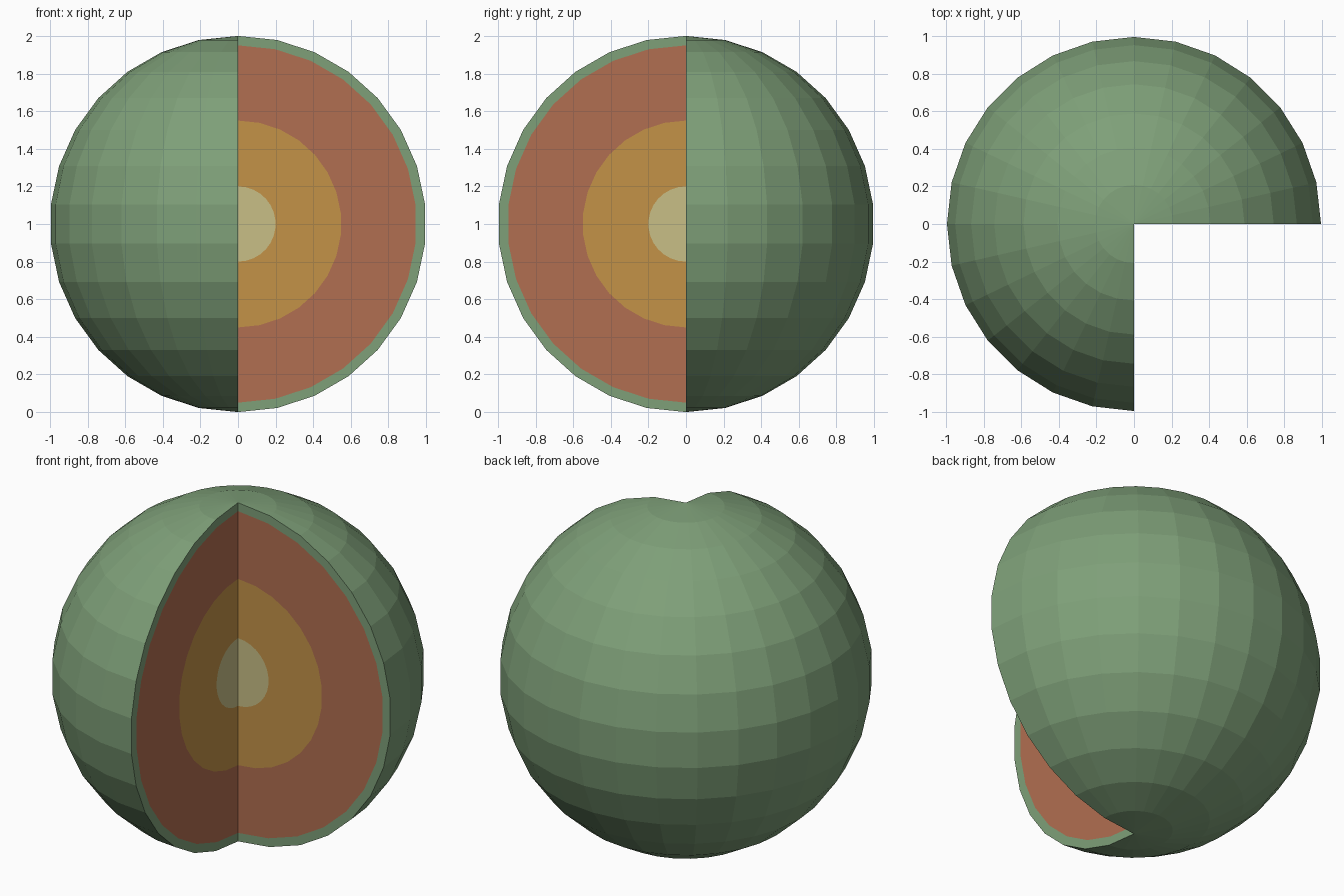
import bpy, bmesh
from math import sin, cos, pi, radians

if "Cube" in bpy.data.objects:
    bpy.data.objects.remove(bpy.data.objects["Cube"])

RINGS, STEPS, SWEEP = 15, 21, radians(270)


def arc_grid(bm, r):
    """Three-quarter sphere surface: returns columns of vertices, poles shared."""
    top = bm.verts.new((0, 0, 1 + r))
    bottom = bm.verts.new((0, 0, 1 - r))
    cols = []
    for j in range(STEPS + 1):
        a = SWEEP * j / STEPS
        ring = [bm.verts.new((r * sin(pi * i / RINGS) * cos(a),
                              r * sin(pi * i / RINGS) * sin(a),
                              1 + r * cos(pi * i / RINGS))) for i in range(1, RINGS)]
        cols.append([top] + ring + [bottom])
    for c, d in zip(cols, cols[1:]):
        for i in range(RINGS):
            quad = [c[i], c[i + 1], d[i + 1], d[i]]
            bm.faces.new(list(dict.fromkeys(quad)))
    return cols


def layer(name, outer, inner, color):
    bm = bmesh.new()
    out = arc_grid(bm, outer)
    if inner:
        # Shell: cut faces are strips between the two arcs
        inn = arc_grid(bm, inner)
        for k in (0, -1):
            o, n = out[k], inn[k]
            for i in range(RINGS):
                bm.faces.new((o[i], o[i + 1], n[i + 1], n[i]))
    else:
        # Solid centre: cut faces are half discs
        for k in (0, -1):
            bm.faces.new(out[k])
    bmesh.ops.recalc_face_normals(bm, faces=bm.faces)
    mesh = bpy.data.meshes.new(name)
    bm.to_mesh(mesh)
    bm.free()
    mat = bpy.data.materials.new(name + "_color")
    mat.diffuse_color = (*color, 1)
    mat.use_nodes = True
    mat.node_tree.nodes["Principled BSDF"].inputs["Base Color"].default_value = mat.diffuse_color
    mesh.materials.append(mat)
    bpy.context.collection.objects.link(bpy.data.objects.new(name, mesh))


# Nested layers from the outside in
layer("crust", 1.0, 0.95, (0.21, 0.35, 0.19))
layer("mantle", 0.95, 0.55, (0.44, 0.156, 0.082))
layer("outer_core", 0.55, 0.2, (0.55, 0.29, 0.064))
layer("inner_core", 0.2, 0, (0.58, 0.52, 0.24))
